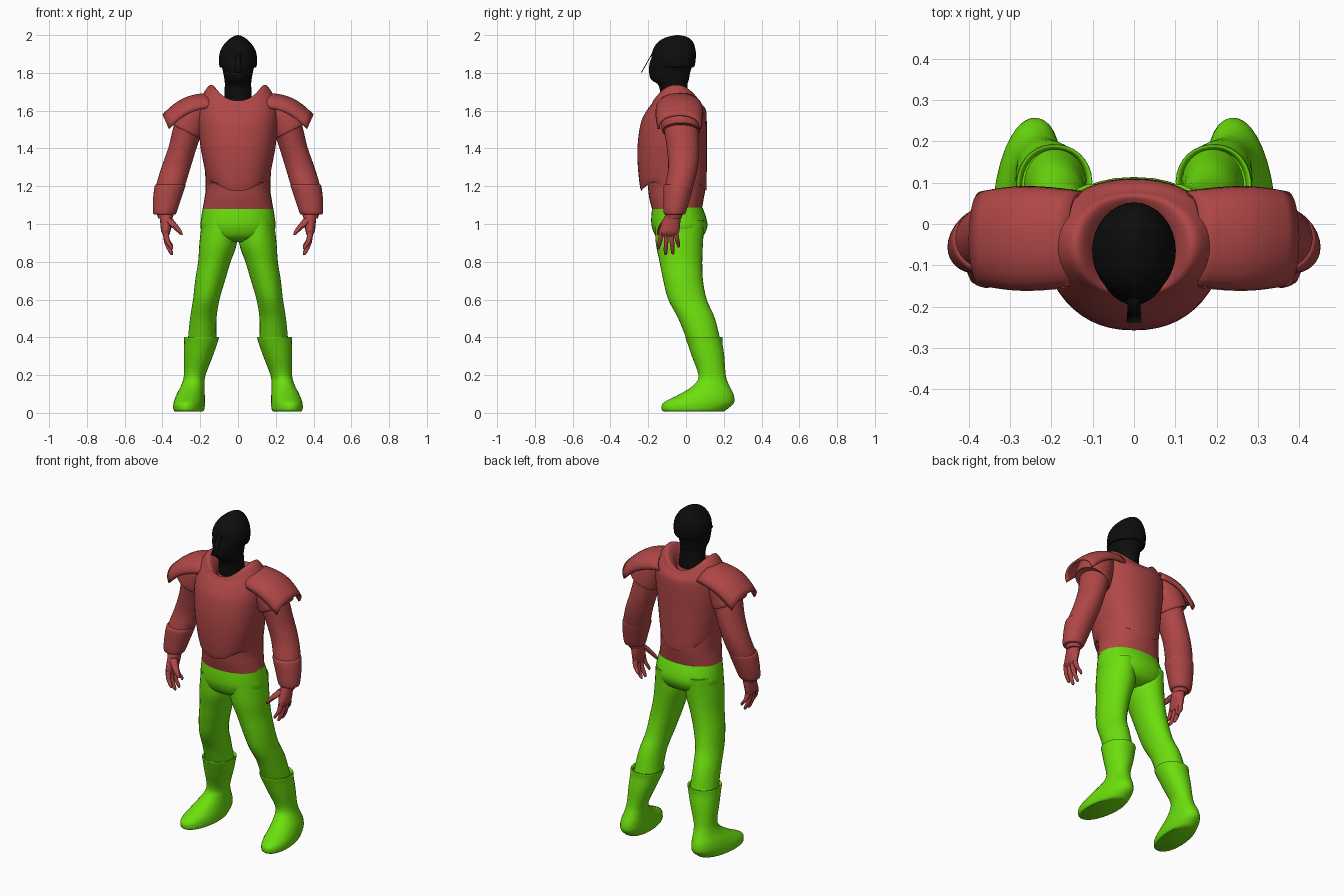
import bpy
import bmesh
from math import sin, cos, pi, radians, copysign
from mathutils import Vector

if "Cube" in bpy.data.objects:
    bpy.data.objects.remove(bpy.data.objects["Cube"], do_unlink=True)


def make_material(name, colour):
    mat = bpy.data.materials.new(name)
    mat.use_nodes = True
    mat.diffuse_color = (*colour, 1)
    mat.node_tree.nodes["Principled BSDF"].inputs["Base Color"].default_value = (*colour, 1)
    return mat


RED = make_material("brick red", (.43, .062, .062))
GREEN = make_material("lime green", (.15, .74, .004))
BLACK = make_material("black", (.004, .004, .004))
parts = []


def finish(name, bm, mat):
    """Turn a bmesh into a named, coloured object."""
    bmesh.ops.recalc_face_normals(bm, faces=bm.faces)
    mesh = bpy.data.meshes.new(name)
    bm.to_mesh(mesh)
    bm.free()
    mesh.materials.append(mat)
    obj = bpy.data.objects.new(name, mesh)
    bpy.context.collection.objects.link(obj)
    parts.append(obj)
    return obj


def spline(rows, steps):
    """Pass a smooth curve through rows of numbers."""
    rows = [tuple(r) + (0,) * (6 - len(r)) for r in rows]
    ext = [rows[0]] + rows + [rows[-1]]
    out = []
    for a, b, c, d in zip(ext, ext[1:], ext[2:], ext[3:]):
        for k in range(steps):
            t = k / steps
            out.append([q + t / 2 * (r - p + t * (2 * p - 5 * q + 4 * r - s
                        + t * (3 * (q - r) + s - p)))
                        for p, q, r, s in zip(a, b, c, d)])
    return out + [rows[-1]]


def loft(name, mat, rings, side=1, sides=32, steps=4, yaw=0, shear=0, power=2.0):
    """Skin rings of (x, y, z, x radius, y radius, saddle height)."""
    bm = bmesh.new()
    loops = []
    for x, y, z, rx, ry, saddle in spline(rings, steps):
        loop = []
        for i in range(sides):
            a = 2 * pi * i / sides
            c, s = cos(a), sin(a)
            u = rx * copysign(abs(c) ** (2 / power), c)
            v = ry * copysign(abs(s) ** (2 / power), s)
            px = u * cos(yaw) - v * sin(yaw)
            py = u * sin(yaw) + v * cos(yaw)
            height = z + saddle * cos(2 * a) + shear * px
            loop.append(bm.verts.new((side * (x + px), y + py, height)))
        loops.append(loop)
    for low, high in zip(loops, loops[1:]):
        for i in range(sides):
            j = (i + 1) % sides
            bm.faces.new((low[i], low[j], high[j], high[i]))
    bm.faces.new(loops[0])
    bm.faces.new(loops[-1])
    return finish(name, bm, mat)


def shoulder_pad(name, side):
    """Arched plate sloping down and outward over the upper arm."""
    bm = bmesh.new()
    inner, outer = Vector((.16, -.035, 1.695)), Vector((.4, -.035, 1.58))
    down = Vector((-.4, 0, -.9))
    rows = []
    for i in range(9):
        t = i / 8
        ridge = inner.lerp(outer, t) - down * .03 * sin(pi * t)
        row = []
        for k in range(17):
            a = pi * k / 16
            p = ridge + down * .085 * (1 - sin(a) ** .8)
            p.y -= cos(a) * (.115 + .012 * sin(pi * t))
            row.append(bm.verts.new((side * p.x, p.y, p.z)))
        rows.append(row)
    for r, q in zip(rows, rows[1:]):
        for k in range(16):
            bm.faces.new((r[k], r[k + 1], q[k + 1], q[k]))
    obj = finish(name, bm, RED)
    solid = obj.modifiers.new("thickness", "SOLIDIFY")
    solid.thickness = .012
    solid.offset = -1


# Shirt, breastplate with raised collar, and trouser seat
loft("shirt", RED, [
    (0, -.048, 1.08, .187, .132), (0, -.05, 1.14, .177, .145),
    (0, -.05, 1.2, .171, .152), (0, -.06, 1.35, .18, .155)], power=2.2)
loft("breastplate", RED, [
    (0, -.06, 1.225, .165, .155, -.03), (0, -.065, 1.225, .174, .172, .05),
    (0, -.072, 1.32, .188, .182, .03), (0, -.073, 1.42, .2, .183),
    (0, -.064, 1.54, .212, .174), (0, -.05, 1.62, .205, .155, .015),
    (0, -.05, 1.67, .175, .132, .035), (0, -.052, 1.695, .14, .12, .042),
    (0, -.055, 1.67, .105, .1, .03), (0, -.055, 1.63, .08, .08)],
    power=2.2, sides=48)
loft("trouser_seat", GREEN, [
    (0, -.046, 1.088, .186, .133), (0, -.038, 1.03, .195, .146),
    (0, -.034, .98, .198, .146), (0, -.035, .93, .17, .12),
    (0, -.035, .905, .1, .07)], power=2.2)

# Head, helmet and hanging nose guard
loft("head", BLACK, [
    (0, -.06, 1.64, .075, .075), (0, -.068, 1.73, .07, .075),
    (0, -.085, 1.765, .072, .1), (0, -.086, 1.81, .08, .11),
    (0, -.075, 1.86, .092, .115), (0, -.065, 1.92, .085, .1)])
loft("helmet", BLACK, [
    (0, -.06, 1.83, .09, .09), (0, -.063, 1.835, .098, .108),
    (0, -.065, 1.88, .101, .117), (0, -.062, 1.925, .09, .112),
    (0, -.055, 1.965, .062, .091), (0, -.047, 1.99, .03, .053),
    (0, -.045, 2, .004, .006)])
bm = bmesh.new()
corners = [(.014, -.178, 1.9), (.018, -.235, 1.8)]
strip = [bm.verts.new((s * x, y, z)) for s in (-1, 1) for x, y, z in corners[::s]]
bm.faces.new(strip)
guard = finish("nose_guard", bm, BLACK)
guard.modifiers.new("thickness", "SOLIDIFY").thickness = .004

for side, label in ((1, "left_"), (-1, "right_")):
    # Trouser leg and boot
    loft(label + "leg", GREEN, [
        (.1, -.033, 1.02, .09, .13), (.105, -.035, .9, .099, .125),
        (.125, -.027, .8, .086, .113), (.148, -.015, .7, .079, .105),
        (.168, .008, .6, .07, .102), (.184, .056, .5, .07, .097),
        (.19, .095, .38, .076, .088)], side)
    loft(label + "boot", GREEN, [
        (.193, .095, .385, .078, .084), (.193, .095, .4, .084, .09),
        (.193, .095, .4, .092, .098), (.197, .1, .37, .088, .093),
        (.21, .117, .3, .076, .086), (.229, .138, .2, .057, .073),
        (.238, .135, .15, .06, .092), (.25, .11, .1, .072, .142),
        (.258, .068, .055, .08, .188), (.26, .045, .02, .08, .175),
        (.26, .04, .008, .072, .16)], side, yaw=radians(7), power=2.1)

    # Arm, short sleeve, bracer and shoulder armour
    loft(label + "arm", RED, [
        (.22, -.03, 1.62, .05, .07), (.25, -.03, 1.55, .08, .092),
        (.292, -.016, 1.41, .075, .086), (.328, -.016, 1.3, .077, .078),
        (.358, -.036, 1.2, .076, .074), (.382, -.056, 1.1, .058, .056),
        (.385, -.065, 1.03, .038, .04)], side)
    loft(label + "sleeve", RED, [
        (.2, -.03, 1.65, .05, .07), (.24, -.03, 1.6, .085, .095),
        (.265, -.028, 1.535, .092, .102), (.28, -.026, 1.495, .09, .101),
        (.28, -.026, 1.495, .075, .085)], side, shear=.5)
    loft(label + "bracer", RED, [
        (.357, -.035, 1.21, .074, .072), (.36, -.04, 1.2, .081, .079),
        (.376, -.05, 1.13, .074, .07), (.388, -.06, 1.06, .062, .058),
        (.388, -.06, 1.05, .05, .047)], side)
    shoulder_pad(label + "shoulder_pad", side)

    # Hand: palm, thumb and four spread fingers
    loft(label + "palm", RED, [
        (.382, -.066, 1.06, .035, .038), (.38, -.078, 1.01, .032, .048),
        (.382, -.09, .96, .024, .054), (.378, -.092, .935, .012, .045)],
        side, sides=16)
    loft(label + "thumb", RED, [
        (.37, -.1, 1.03, .022, .02), (.342, -.125, .995, .022, .018),
        (.315, -.14, .965, .016, .014), (.298, -.148, .942, .006, .006)],
        side, sides=10)
    fingers = (("index", -.128, -.145, .865), ("middle", -.103, -.108, .835),
               ("ring", -.078, -.07, .838), ("little", -.055, -.04, .875))
    for finger, base, tip, end in fingers:
        mid = (base + tip) / 2
        loft(label + finger + "_finger", RED, [
            (.383, base, .965, .016, .014),
            (.376, mid, (.965 + end) / 2, .014, .0125),
            (.356, tip, end + .015, .011, .01),
            (.35, tip, end, .004, .004)], side, sides=10)

# Smooth shading with sharp edges kept
bpy.ops.object.select_all(action="DESELECT")
for obj in parts:
    obj.select_set(True)
bpy.context.view_layer.objects.active = parts[0]
bpy.ops.object.shade_smooth_by_angle(angle=radians(40))
